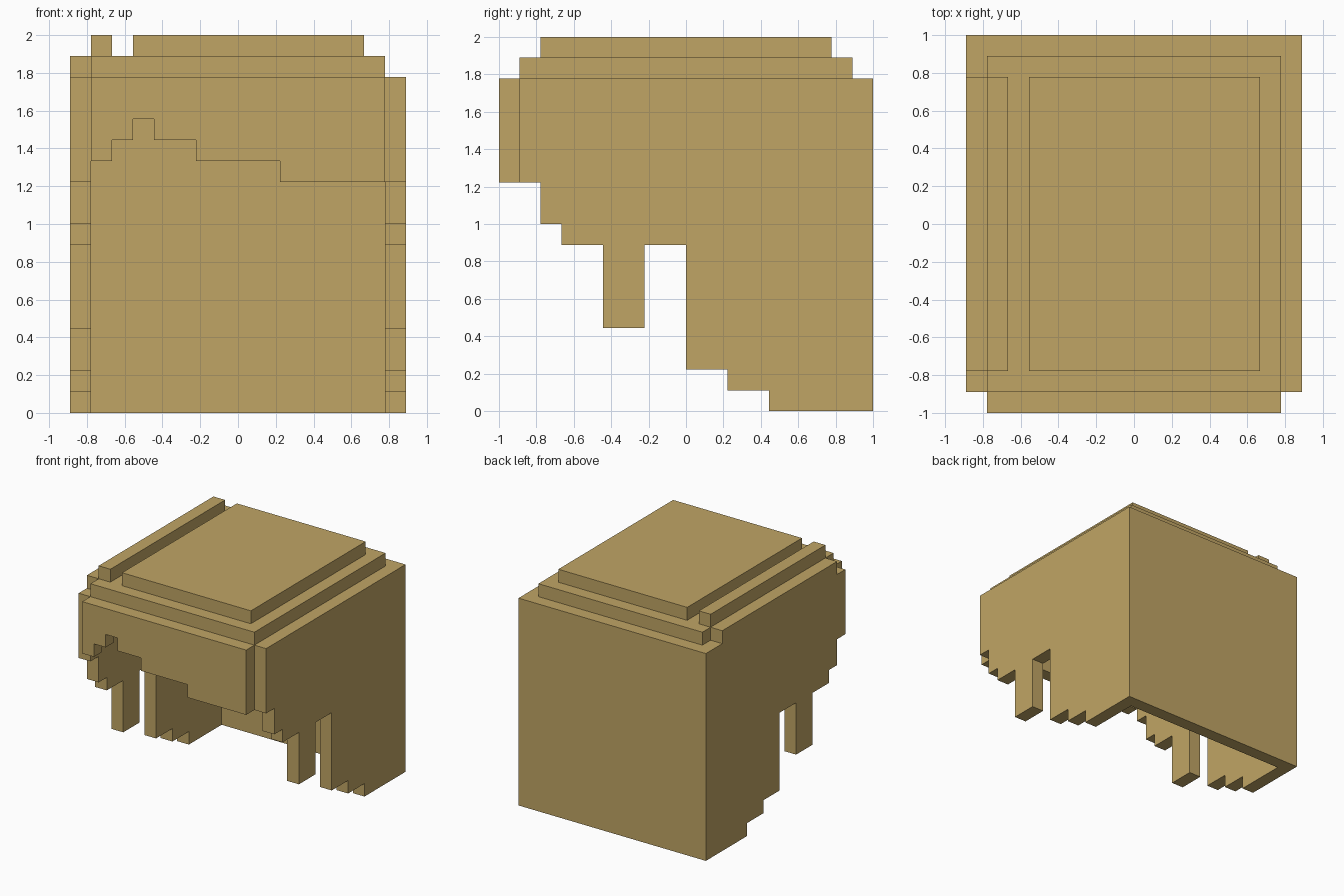
import bpy, bmesh
from mathutils import Vector

if "Cube" in bpy.data.objects:
    bpy.data.objects.remove(bpy.data.objects["Cube"])

U = 1 / 9  # one block of the grid

mat = bpy.data.materials.new("straw_blond")
mat.use_nodes = True
COLOUR = (0.527, 0.376, 0.130, 1)
mat.diffuse_color = COLOUR
mat.node_tree.nodes["Principled BSDF"].inputs["Base Color"].default_value = COLOUR


def prism(name, outline, direction):
    """Extrude a flat outline (grid units) along a direction."""
    bm = bmesh.new()
    face = bm.faces.new([bm.verts.new(Vector(p) * U) for p in outline])
    ext = bmesh.ops.extrude_face_region(bm, geom=[face])
    moved = [v for v in ext["geom"] if isinstance(v, bmesh.types.BMVert)]
    bmesh.ops.translate(bm, verts=moved, vec=Vector(direction) * U)
    bmesh.ops.recalc_face_normals(bm, faces=bm.faces)
    mesh = bpy.data.meshes.new(name)
    bm.to_mesh(mesh)
    bm.free()
    mesh.materials.append(mat)
    obj = bpy.data.objects.new(name, mesh)
    bpy.context.collection.objects.link(obj)
    return obj


def box(name, x0, x1, y0, y1, z0, z1):
    return prism(name, [(x0, y0, z0), (x1, y0, z0), (x1, y1, z0), (x0, y1, z0)],
                 (0, 0, z1 - z0))


def fringe(steps, top):
    """Stepped outline: flat top, lower edge from (start, end, height) steps."""
    pts = [(steps[0][0], top)]
    for start, end, height in steps:
        pts += [(start, height), (end, height)]
    return pts + [(steps[-1][1], top)]


# Sides and back: stepped side outline across the full width, then hollowed
side = [(-8, -7, 11), (-7, -6, 9), (-6, -4, 8), (-4, -2, 4), (-2, 0, 8),
        (0, 2, 2), (2, 4, 1), (4, 9, 0)]
shell = prism("side_and_back_hair", [(-8, y, z) for y, z in fringe(side, 16)], (16, 0, 0))
cutter = box("hollow_cutter", -7, 7, -10, 8, -1, 18)
cutter.hide_render = True
cut = shell.modifiers.new("hollow", "BOOLEAN")
cut.operation = "DIFFERENCE"
cut.solver = "EXACT"
cut.object = cutter
bpy.context.view_layer.objects.active = shell
bpy.ops.object.modifier_apply(modifier=cut.name)
bpy.data.objects.remove(cutter)

# Front fringe with its parting notch
front = [(-7, -6, 12), (-6, -5, 13), (-5, -4, 14), (-4, -2, 13), (-2, 2, 12), (2, 7, 11)]
prism("front_fringe", [(x, -9, z) for x, z in fringe(front, 16)], (0, 1, 0))

# Crown: lower layer widened on the right, then two raised pieces beside the parting
prism("crown_layer", [(x, y, 16) for x, y in
                      [(-7, -8), (7, -8), (7, 8), (-7, 8), (-7, 7), (-8, 7), (-8, -7), (-7, -7)]],
      (0, 0, 1))
box("crown_top", -5, 6, -7, 7, 17, 18)
box("parting_ridge", -7, -6, -7, 7, 17, 18)
